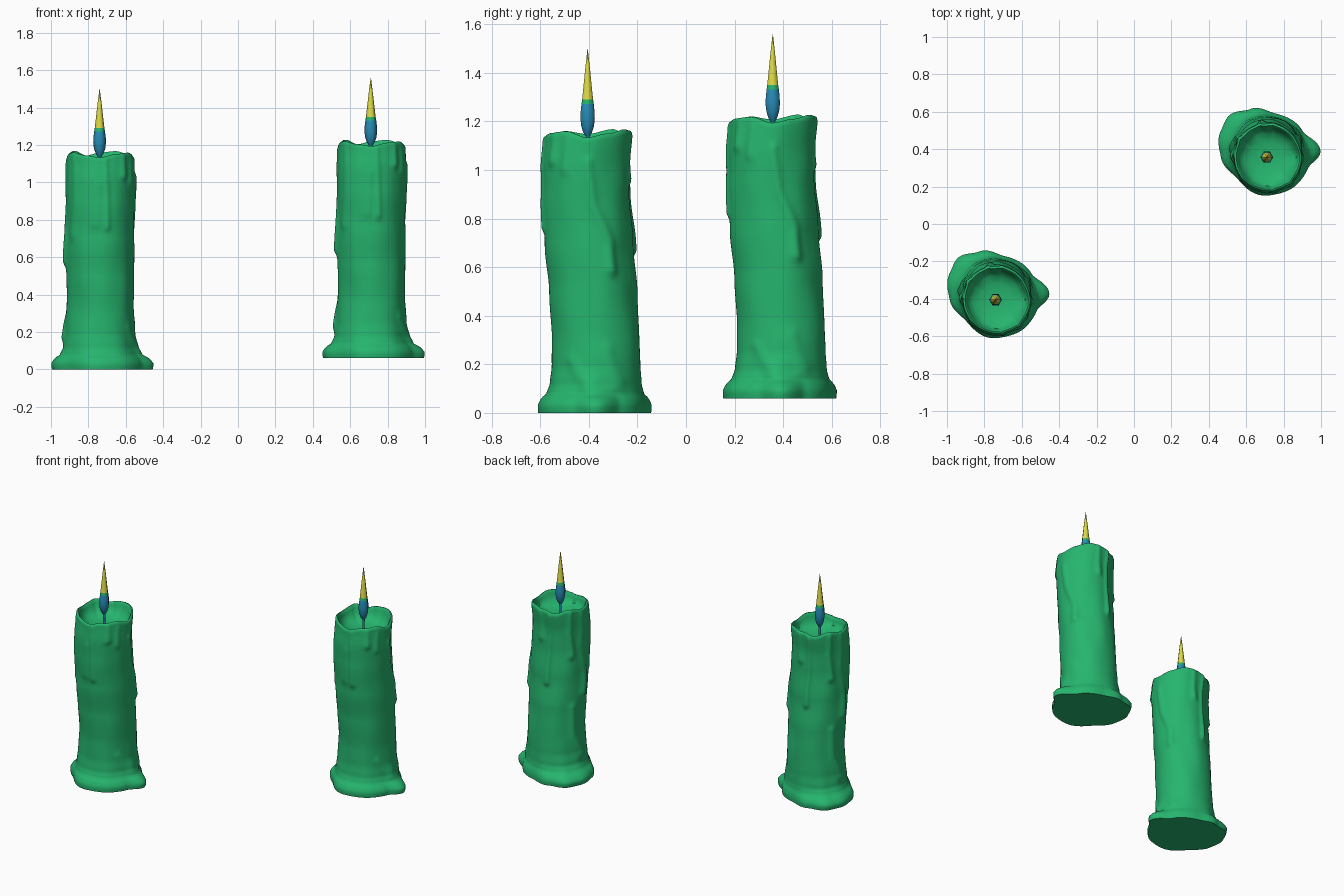
import bpy, bmesh, math
from mathutils import Vector, noise

if "Cube" in bpy.data.objects:
    bpy.data.objects.remove(bpy.data.objects["Cube"])


def material(name, rgb):
    m = bpy.data.materials.new(name)
    m.diffuse_color = (*rgb, 1)
    m.use_nodes = True
    m.node_tree.nodes["Principled BSDF"].inputs["Base Color"].default_value = m.diffuse_color
    return m


GREEN = material("green wax", (0.019, 0.46, 0.155))
BLUE = material("flame blue", (0.02, 0.26, 0.47))
YELLOW = material("flame yellow", (0.72, 0.70, 0.06))


def smooth(t):
    t = max(0.0, min(1.0, t))
    return t * t * (3 - 2 * t)


def interp(table, x):
    """Smooth interpolation in a sorted table of (position, value)."""
    if x <= table[0][0]:
        return table[0][1]
    for (a, va), (b, vb) in zip(table, table[1:]):
        if x <= b:
            return va + (vb - va) * smooth((x - a) / (b - a))
    return table[-1][1]


def around(table, deg):
    """The same, wrapped around the full circle."""
    wrapped = [(table[-1][0] - 360, table[-1][1])] + table + [(table[0][0] + 360, table[0][1])]
    return interp(wrapped, deg % 360)


# Wax shape: foot outline, rim height, lean, flare
FOOT = [(0, .287), (30, .22), (79, .205), (112, .244), (138, .283), (156, .273),
        (187, .25), (221, .215), (268, .236), (301, .233), (338, .238)]
RIM = [(0, 1.132), (30, 1.148), (62, 1.165), (90, 1.158), (115, 1.142), (142, 1.166),
       (180, 1.146), (212, 1.158), (240, 1.143), (270, 1.132), (300, 1.150), (330, 1.157)]
LEAN_Y = [(0, .03), (.3, .035), (.5, .022), (.7, .007), (.9, -.009), (1.02, -.012), (1.15, -.002)]
FLARE = [(0, .96), (.015, 1), (.035, 1), (.055, .82), (.085, .38), (.12, .2), (.2, .07), (.34, 0)]

# Drips: path of (degrees, height), half width, thickness
DRIPS = [
    ([(279, 1.14), (281, .95), (281, .76)], .017, .013),
    ([(312, 1.14), (313, 1.04)], .020, .012),
    ([(334, 1.12), (333, 1.0)], .018, .008),
    ([(4, 1.05), (10, .85), (27, .70), (26, .59)], .024, .017),
    ([(80, 1.14), (82, .96)], .020, .014),
    ([(104, 1.14), (102, .9), (100, .67)], .017, .018),
    ([(146, 1.14), (142, 1.0), (148, .85)], .020, .018),
    ([(172, 1.12), (170, .9), (184, .72), (182, .58)], .026, .017),
    ([(218, 1.12), (222, .9), (216, .72)], .028, .010),
    ([(268, 1.0), (262, .78)], .030, .008),
    ([(155, .5), (160, .3), (176, .18)], .030, .018),
    ([(15, .26), (28, .12)], .035, .012),
    ([(325, .22), (350, .11)], .030, .012),
]
BODY_R = 0.18


def drip_height(deg, z):
    total = 0
    for path, width, thick in DRIPS:
        best = 0
        n = len(path) - 1
        for i in range(n):
            a, b = path[i], path[i + 1]
            k = math.radians(1) * BODY_R
            px = ((deg - a[0] + 180) % 360 - 180) * k
            pz = z - a[1]
            dx, dz = (b[0] - a[0]) * k, b[1] - a[1]
            t = max(0, min(1, (px * dx + pz * dz) / (dx * dx + dz * dz)))
            along = (i + t) / n
            d2 = (px - t * dx) ** 2 + (pz - t * dz) ** 2
            grow = .55 + .45 * along ** 2          # fuller toward the tip
            best = max(best, grow * math.exp(-d2 / (width * (.75 + .3 * along)) ** 2))
        total = max(total, best * thick)
    return total


def wax_point(deg, z):
    a = math.radians(deg)
    u = Vector((math.cos(a), math.sin(a), 0))
    flare = interp(FLARE, z)
    r = BODY_R + (around(FOOT, deg) - BODY_R) * flare
    r += noise.noise(Vector((u.x * 1.6, u.y * 1.6, z * 4))) * .007
    r += drip_height(deg, z)
    return Vector((.004, interp(LEAN_Y, z), z)) + u * r


def build_wax():
    seg = 120
    degs = [360 * i / seg for i in range(seg)]
    heights = [.2 * i / 18 for i in range(18)] + [.2 + .95 * i / 66 for i in range(67)]
    # Lip and hollow: radius factor and drop from the rim
    lip = [(.975, .002), (.94, .004), (.905, -.004), (.88, -.02), (.84, -.05)]
    floor = [(.70, 1.075), (.48, 1.06), (.2, 1.054)]
    bm = bmesh.new()
    rows = []
    for z in heights:
        row = []
        for d in degs:
            p = wax_point(d, z)
            p.z += (around(RIM, d) - .006 - 1.15) * smooth((z - .85) / .3)
            row.append(bm.verts.new(p))
        rows.append(row)
    top = [v.co.copy() for v in rows[-1]]
    mid = Vector((.004, -.002, 0))
    for f, dz in lip:
        rows.append([bm.verts.new((mid.x + (p.x - mid.x) * f, mid.y + (p.y - mid.y) * f,
                                   p.z + .004 + dz)) for p in top])
    for f, z in floor:
        rows.append([bm.verts.new((mid.x + (p.x - mid.x) * f, mid.y + (p.y - mid.y) * f, z))
                     for p in top])
    for lo, hi in zip(rows, rows[1:]):
        for i in range(seg):
            j = (i + 1) % seg
            bm.faces.new((lo[i], lo[j], hi[j], hi[i]))
    bm.faces.new(rows[-1])
    bm.faces.new(rows[0][::-1])
    return finish(bm, "candle_wax", [GREEN])


def lathe(name, profile, mats, sides=6, rule=None):
    """Turned part from (radius, height) points, closed at both ends."""
    bm = bmesh.new()
    rows = [[bm.verts.new((r * math.cos(math.tau * i / sides), r * math.sin(math.tau * i / sides), z))
             for i in range(sides)] for r, z in profile]
    for lo, hi in zip(rows, rows[1:]):
        for i in range(sides):
            j = (i + 1) % sides
            f = bm.faces.new((lo[i], lo[j], hi[j], hi[i]))
            if rule:
                f.material_index = rule(f.calc_center_median().z)
    bm.faces.new(rows[0][::-1])
    cap = bm.faces.new(rows[-1])
    if rule:
        cap.material_index = rule(profile[-1][1])
    return finish(bm, name, mats)


def finish(bm, name, mats):
    me = bpy.data.meshes.new(name)
    bm.normal_update()
    bm.to_mesh(me)
    bm.free()
    for m in mats:
        me.materials.append(m)
    ob = bpy.data.objects.new(name, me)
    bpy.context.collection.objects.link(ob)
    bpy.ops.object.select_all(action='DESELECT')
    ob.select_set(True)
    bpy.context.view_layer.objects.active = ob
    bpy.ops.object.shade_smooth_by_angle(angle=math.radians(62))
    return ob


# One candle: wax, wick, flame coloured by height
flame_profile = [(.010, 1.137), (.021, 1.155), (.030, 1.18), (.034, 1.21), (.033, 1.24),
                 (.029, 1.272), (.026, 1.29), (.019, 1.35), (.011, 1.42), (.001, 1.498)]
parts = [
    build_wax(),
    lathe("wick", [(.009, 1.045), (.008, 1.10), (.009, 1.145)], [BLUE]),
    lathe("flame", flame_profile, [BLUE, GREEN, YELLOW],
          rule=lambda z: 0 if z < 1.27 else (1 if z < 1.29 else 2)),
]

# Two candles, the second set back and slightly higher
for ob in parts:
    twin = ob.copy()
    bpy.context.collection.objects.link(twin)
    ob.name, twin.name = "left_" + ob.name, "right_" + ob.name
    ob.location = (-.74, -.405, 0)
    twin.location = (.71, .357, .06)
